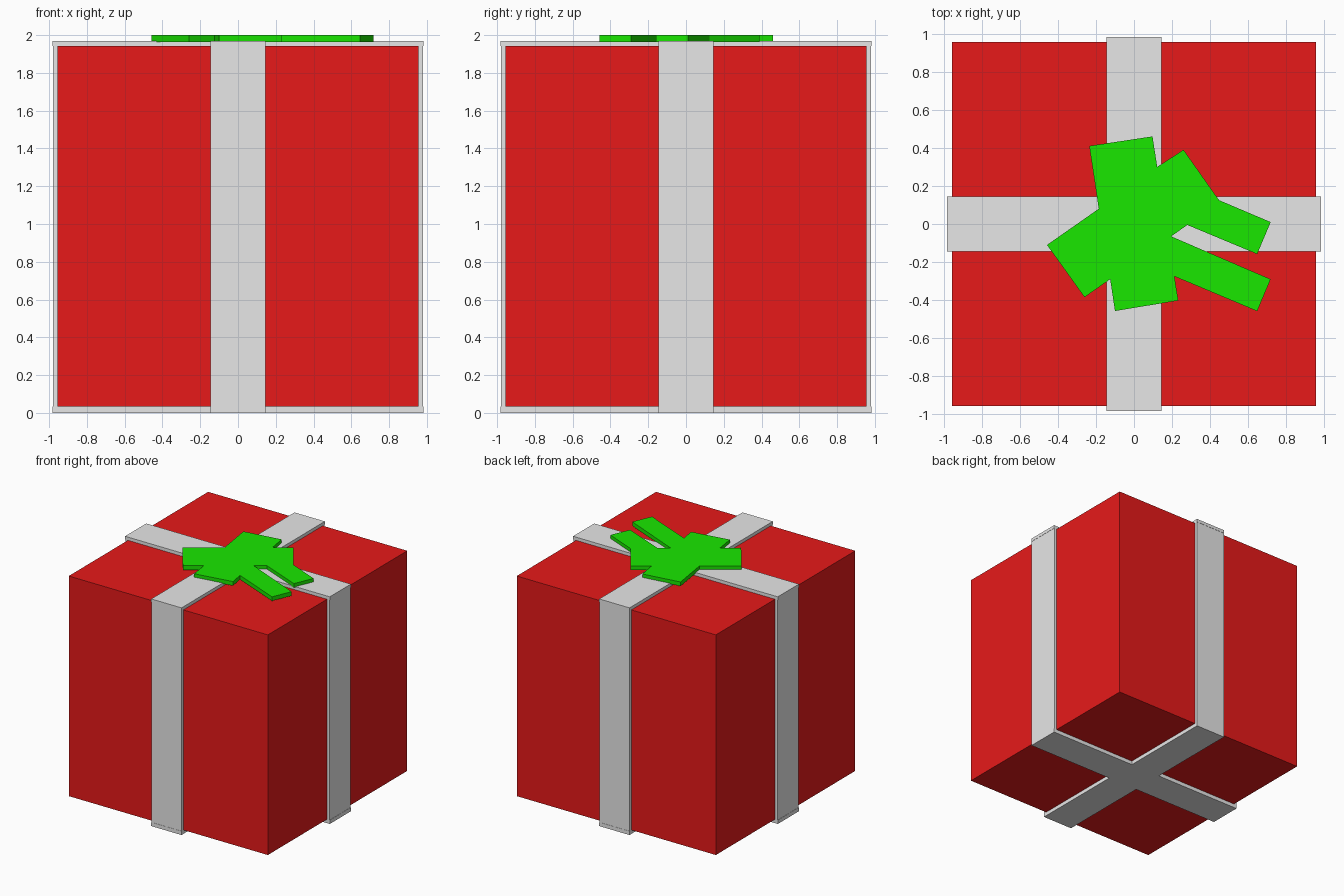
import bpy
import bmesh

if "Cube" in bpy.data.objects:
    bpy.data.objects.remove(bpy.data.objects["Cube"])


def material(name, color):
    m = bpy.data.materials.new(name)
    m.diffuse_color = (*color, 1)
    m.use_nodes = True
    m.node_tree.nodes["Principled BSDF"].inputs["Base Color"].default_value = m.diffuse_color
    return m


RED = material("red paper", (0.8, 0.01, 0.01))
SILVER = material("silver ribbon", (0.8, 0.8, 0.8))
GREEN = material("green bow", (0.01, 0.8, 0.0))


def slab(name, outline, z0, z1, mat):
    """Extrude a flat outline from z0 up to z1."""
    bm = bmesh.new()
    face = bm.faces.new([bm.verts.new((x, y, z0)) for x, y in outline])
    ext = bmesh.ops.extrude_face_region(bm, geom=[face])["geom"]
    bmesh.ops.translate(bm, vec=(0, 0, z1 - z0),
                        verts=[v for v in ext if isinstance(v, bmesh.types.BMVert)])
    bmesh.ops.recalc_face_normals(bm, faces=bm.faces)
    mesh = bpy.data.meshes.new(name)
    bm.to_mesh(mesh)
    bm.free()
    mesh.materials.append(mat)
    obj = bpy.data.objects.new(name, mesh)
    bpy.context.collection.objects.link(obj)
    return obj


def rect(x0, x1, y0, y1):
    return [(x0, y0), (x1, y0), (x1, y1), (x0, y1)]


BOX, OUT, W = 0.955, 0.982, 0.145   # box half width, ribbon reach, ribbon half width
BASE, LID = 0.033, 1.942            # box bottom and top

# Wrapped box
slab("gift_box", rect(-BOX, BOX, -BOX, BOX), BASE, LID, RED)

# Crossed ribbon on the lid and under the base
cross = [(-W, -OUT), (W, -OUT), (W, -W), (OUT, -W), (OUT, W), (W, W),
         (W, OUT), (-W, OUT), (-W, W), (-OUT, W), (-OUT, -W), (-W, -W)]
slab("ribbon_top", cross, LID, 1.97, SILVER)
slab("ribbon_bottom", cross, 0.0, BASE, SILVER)

# Ribbon strips down the four sides
for name, s in (("left", -1), ("right", 1)):
    x0, x1 = sorted((s * BOX, s * (OUT - 0.002)))
    slab("ribbon_" + name, rect(x0, x1, -W, W), BASE, LID, SILVER)
for name, s in (("front", -1), ("back", 1)):
    y0, y1 = sorted((s * BOX, s * (OUT - 0.002)))
    slab("ribbon_" + name, rect(-W, W, y0, y1), BASE, LID, SILVER)

# Flat bow: two crossed loops and two tails
bow = [(-0.235, 0.41), (0.097, 0.46), (0.122, 0.30), (0.26, 0.39), (0.447, 0.125),
       (0.718, 0.01), (0.647, -0.158), (0.28, -0.005), (0.195, -0.065),
       (0.718, -0.29), (0.647, -0.458), (0.212, -0.275), (0.233, -0.402),
       (-0.10, -0.457), (-0.125, -0.29), (-0.26, -0.385), (-0.457, -0.11),
       (-0.185, 0.08)]
slab("bow", bow, 1.964, 2.0, GREEN)
